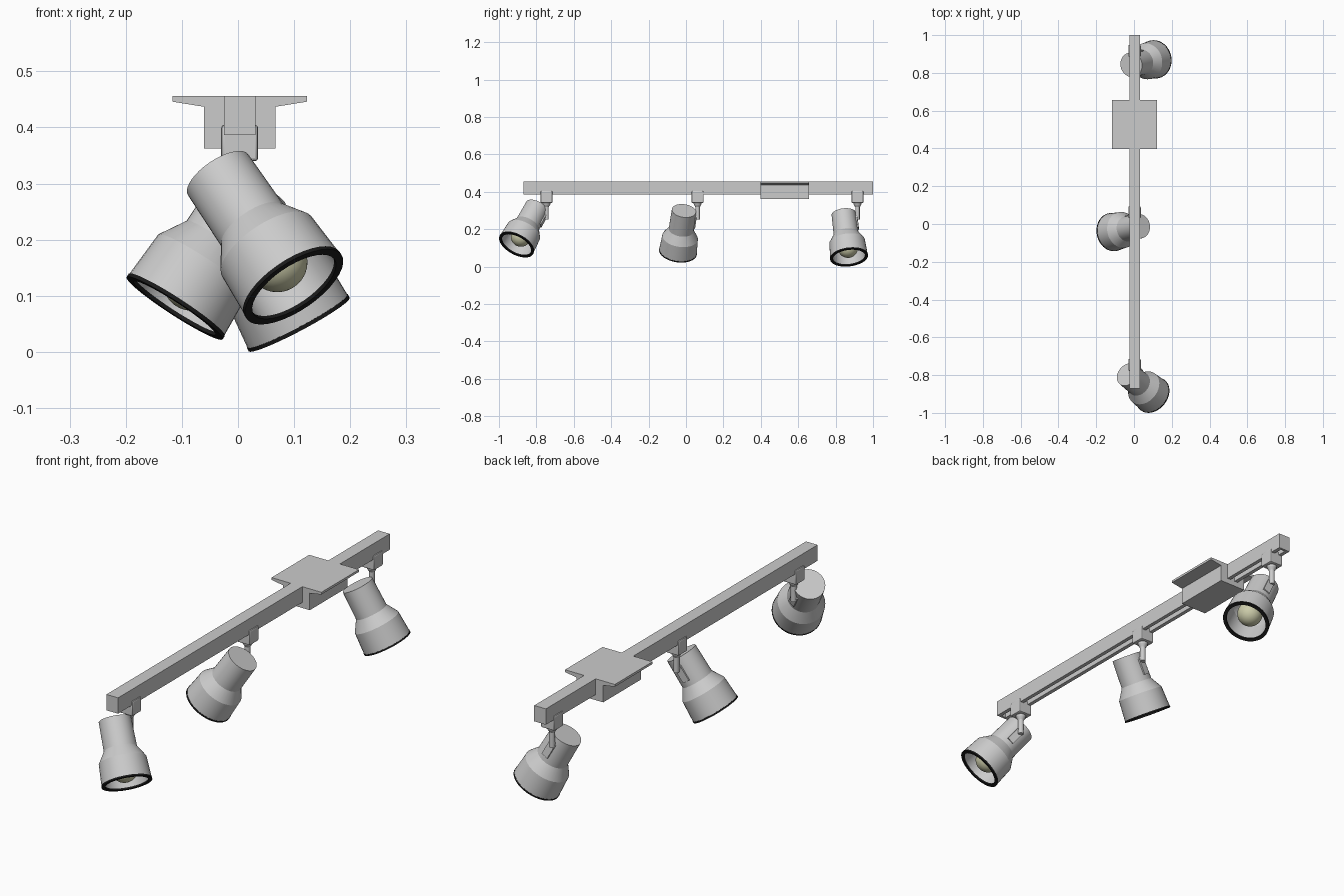
import bpy, bmesh, math
from mathutils import Vector, Matrix

if "Cube" in bpy.data.objects:
    bpy.data.objects.remove(bpy.data.objects["Cube"])

XC = 0.003  # centre line of the track


def material(name, rgb):
    m = bpy.data.materials.new(name)
    m.diffuse_color = (*rgb, 1)
    m.use_nodes = True
    m.node_tree.nodes["Principled BSDF"].inputs["Base Color"].default_value = m.diffuse_color
    return m


BLACK = material("black", (0.01, 0.01, 0.01))
LIGHT = material("reflector_white", (0.85, 0.85, 0.85))
CREAM = material("bulb_cream", (0.60, 0.60, 0.40))


def finish(bm, name, mat=None, matrix=None, smooth=False):
    if matrix:
        bm.transform(matrix)
    bmesh.ops.recalc_face_normals(bm, faces=bm.faces)
    me = bpy.data.meshes.new(name)
    bm.to_mesh(me)
    bm.free()
    ob = bpy.data.objects.new(name, me)
    bpy.context.collection.objects.link(ob)
    if mat:
        me.materials.append(mat)
    if smooth:
        bpy.ops.object.select_all(action='DESELECT')
        ob.select_set(True)
        bpy.context.view_layer.objects.active = ob
        bpy.ops.object.shade_smooth_by_angle(angle=math.radians(20))
    return ob


def prism(name, profile, y0, y1):
    """Extrude an xz profile along y."""
    bm = bmesh.new()
    f = bm.faces.new([bm.verts.new((x, y0, z)) for x, z in profile])
    ext = bmesh.ops.extrude_face_region(bm, geom=[f])["geom"]
    bmesh.ops.translate(bm, vec=(0, y1 - y0, 0),
                        verts=[v for v in ext if isinstance(v, bmesh.types.BMVert)])
    return finish(bm, name)


def box(name, size, matrix, bevel=0.0):
    bm = bmesh.new()
    bmesh.ops.create_cube(bm, size=1, matrix=Matrix.Diagonal((*size, 1)))
    if bevel:
        bmesh.ops.bevel(bm, geom=bm.edges[:], offset=bevel, segments=2,
                        profile=0.5, affect='EDGES')
    return finish(bm, name, matrix=matrix, smooth=bevel > 0)


def lathe(name, profile, matrix, mat=None, closed=False, n=36):
    """Spin (radius, height) points about local z."""
    bm = bmesh.new()
    vs = [bm.verts.new((r, 0, z)) for r, z in profile]
    pairs = list(zip(vs, vs[1:])) + ([(vs[-1], vs[0])] if closed else [])
    es = [bm.edges.new(p) for p in pairs]
    bmesh.ops.spin(bm, geom=vs + es, cent=(0, 0, 0), axis=(0, 0, 1),
                   angle=math.tau, steps=n, use_duplicate=False)
    bmesh.ops.remove_doubles(bm, verts=bm.verts[:], dist=1e-5)
    return finish(bm, name, mat, matrix, True)


def frame(origin, direction):
    q = Vector(direction).to_track_quat('Z', 'Y')
    return Matrix.Translation(origin) @ q.to_matrix().to_4x4()


# Track: slotted underside, solid ends
L, R, T, B = -0.025, 0.031, 0.456, 0.387
s = 0.011
prism("track", [(L, T), (R, T), (R, B), (XC + s, B), (XC + s, B + 0.03),
                (XC - s, B + 0.03), (XC - s, B), (L, B)], -0.86, 0.99)
for i, (a, b) in enumerate([(-0.87, -0.86), (0.99, 1.0)]):
    prism(f"track_end_{i + 1}", [(L, T), (R, T), (R, B), (L, B)], a, b)

# Ceiling plate with power feed box
half = [(0.12, 0.456), (0.12, 0.446), (0.064, 0.437), (0.064, 0.363)]
prism("feed_box", [(XC + x, z) for x, z in half] +
      [(XC - x, z) for x, z in reversed(half)], 0.398, 0.657)

# Lamps: adapter y, rim centre, pointing direction
LEN = 0.265
lamps = [(-0.746, (0.10, -0.907, 0.116), (0.51, -0.415, -0.752)),
         (0.062, (-0.113, -0.043, 0.078), (-0.54, -0.12, -0.833)),
         (0.917, (0.109, 0.872, 0.049), (0.466, 0.11, -0.878))]
for i, (ay, rim, d) in enumerate(lamps, 1):
    d = Vector(d).normalized()
    cap = Vector(rim) - d * LEN
    M = frame(cap, d)

    # Head: shell, black rim, reflector, bulb
    lathe(f"lamp_shell_{i}", [(0, 0), (0.065, 0), (0.067, 0.122), (0.096, 0.170),
                              (0.101, 0.259)], M)
    lathe(f"lamp_rim_{i}", [(0.087, 0.258), (0.102, 0.258), (0.102, 0.265),
                            (0.087, 0.265)], M, BLACK, True)
    lathe(f"reflector_{i}", [(0.088, 0.26), (0.084, 0.172), (0.055, 0.125), (0, 0.125)],
          M, LIGHT)
    arc = [math.radians(150 - k * 10) for k in range(16)]
    bulb = [(0.027, 0.126)] + [(0.054 * math.sin(a), 0.206 + 0.054 * math.cos(a)) for a in arc]
    lathe(f"bulb_{i}", bulb, M, CREAM)

    # Track adapter and stem
    box(f"adapter_{i}", (0.066, 0.064, 0.065),
        Matrix.Translation((XC, ay, 0.3725)), 0.006)
    lathe(f"stem_{i}", [(0, 0.345), (0.022, 0.345), (0.020, 0.332), (0.012, 0.318),
                        (0.012, 0.252), (0, 0.252)],
          Matrix.Translation((XC, ay, 0)), n=20)

    # Pivot lug reaching from the stem to the side of the head
    foot = Vector((XC, ay, 0.268))
    t = min(max((foot - cap).dot(d), 0.045), 0.085)
    axis_pt = cap + d * t
    out = foot - axis_pt
    reach = out.length
    lathe(f"pivot_{i}", [(0, 0.04), (0.012, 0.04), (0.012, reach), (0, reach)],
          frame(axis_pt, out), n=20)
    # Mounting plate on the head, aligned with its axis
    o = (out - d * out.dot(d)).normalized()
    rot = Matrix((d.cross(o), d, o)).transposed()
    rot.col[0] = o.cross(d) * -1 if rot.determinant() > 0 else o.cross(d)
    if rot.determinant() < 0:
        rot.col[0] = -rot.col[0]
    box(f"pivot_plate_{i}", (0.032, 0.07, 0.016),
        Matrix.Translation(cap + d * 0.065 + o * 0.063) @ rot.to_4x4())
